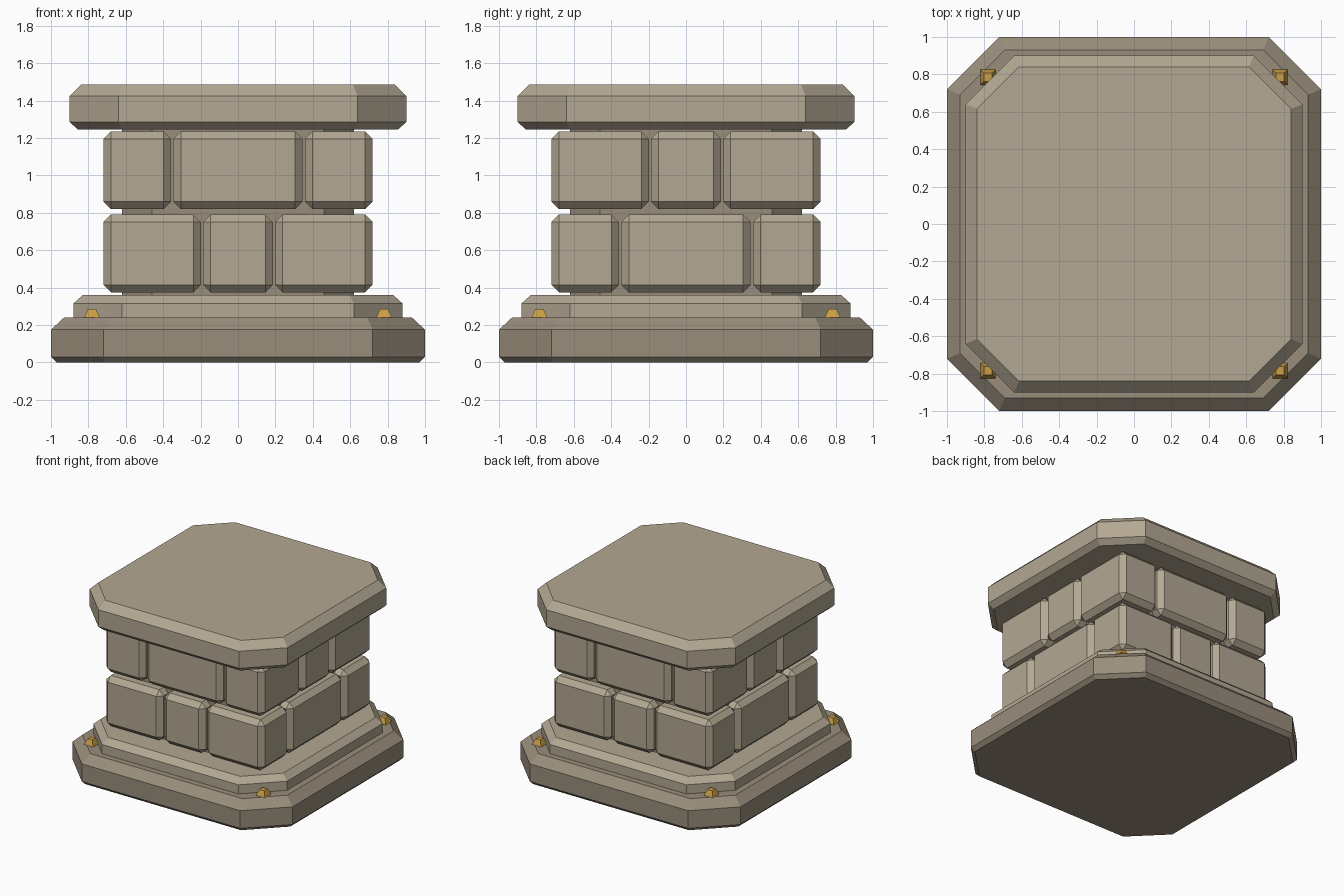
import bpy, bmesh

if "Cube" in bpy.data.objects:
    bpy.data.objects.remove(bpy.data.objects["Cube"])


def material(name, rgb):
    m = bpy.data.materials.new(name)
    m.diffuse_color = (*rgb, 1)
    m.use_nodes = True
    m.node_tree.nodes["Principled BSDF"].inputs["Base Color"].default_value = m.diffuse_color
    return m


STONE = material("stone", (0.45, 0.39, 0.29))
DARK = material("dark_stone", (0.32, 0.27, 0.20))
BRASS = material("brass", (0.60, 0.34, 0.06))


def finish(name, bm, mat):
    bmesh.ops.recalc_face_normals(bm, faces=bm.faces[:])
    mesh = bpy.data.meshes.new(name)
    bm.to_mesh(mesh)
    bm.free()
    mesh.materials.append(mat)
    obj = bpy.data.objects.new(name, mesh)
    bpy.context.collection.objects.link(obj)
    return obj


def slab(name, half, corner, levels, mat):
    """Square slab with cut corners; levels are (z, inset) pairs."""
    bm = bmesh.new()
    rings = []
    for z, inset in levels:
        h = half - inset
        c = corner - inset * 0.4142 if corner < half else h
        pts = [(h, -c), (h, c), (c, h), (-c, h), (-h, c), (-h, -c), (-c, -h), (c, -h)]
        if corner >= half:
            pts = [(h, -h), (h, h), (-h, h), (-h, -h)]
        rings.append([bm.verts.new((x, y, z)) for x, y in pts])
    n = len(rings[0])
    for a, b in zip(rings, rings[1:]):
        for i in range(n):
            j = (i + 1) % n
            bm.faces.new((a[i], a[j], b[j], b[i]))
    bm.faces.new(rings[0][::-1])
    bm.faces.new(rings[-1])
    return finish(name, bm, mat)


def block(name, x, y, z):
    """Chamfered stone block spanning the given (min, max) ranges."""
    bm = bmesh.new()
    bmesh.ops.create_cube(bm, size=1)
    for v in bm.verts:
        v.co = [r[0] if c < 0 else r[1] for c, r in zip(v.co, (x, y, z))]
    bmesh.ops.bevel(bm, geom=bm.edges[:], offset=0.04, segments=1,
                    profile=0.5, affect='EDGES')
    return finish(name, bm, STONE)


# Stepped base, core and cap
slab("base_plinth", 1.0, 0.72, [(0, 0.03), (0.03, 0), (0.175, 0), (0.24, 0.07)], DARK)
slab("base_step", 0.88, 0.62, [(0.24, 0), (0.315, 0), (0.36, 0.05)], STONE)
slab("core", 0.62, 0.46, [(0.34, 0), (1.26, 0)], DARK)
slab("cap", 0.90, 0.64, [(1.245, 0.045), (1.285, 0), (1.425, 0), (1.485, 0.06)], STONE)

# Two courses of blocks; joint positions swap between the faces
W, T = 0.72, 0.36
for course, z, jx, jy in (("lower", (0.375, 0.79), 0.193, 0.352),
                          ("upper", (0.82, 1.235), 0.352, 0.193)):
    g = 0.006
    for sx in (-1, 1):
        for sy in (-1, 1):
            block(f"{course}_corner_block",
                  sorted((sx * (jx + g), sx * W)),
                  sorted((sy * (jy + g), sy * W)), z)
    for s in (-1, 1):
        side = sorted((s * (W - T), s * W))
        block(f"{course}_front_back_block", (g - jx, jx - g), side, z)
        block(f"{course}_side_block", side, (g - jy, jy - g), z)

# Brass studs on the cut corners of the base
for sx in (-1, 1):
    for sy in (-1, 1):
        stud = slab("corner_stud", 0.041, 0.041, [(0.24, 0), (0.286, 0.019)], BRASS)
        stud.location = (sx * 0.781, sy * 0.784, 0)
